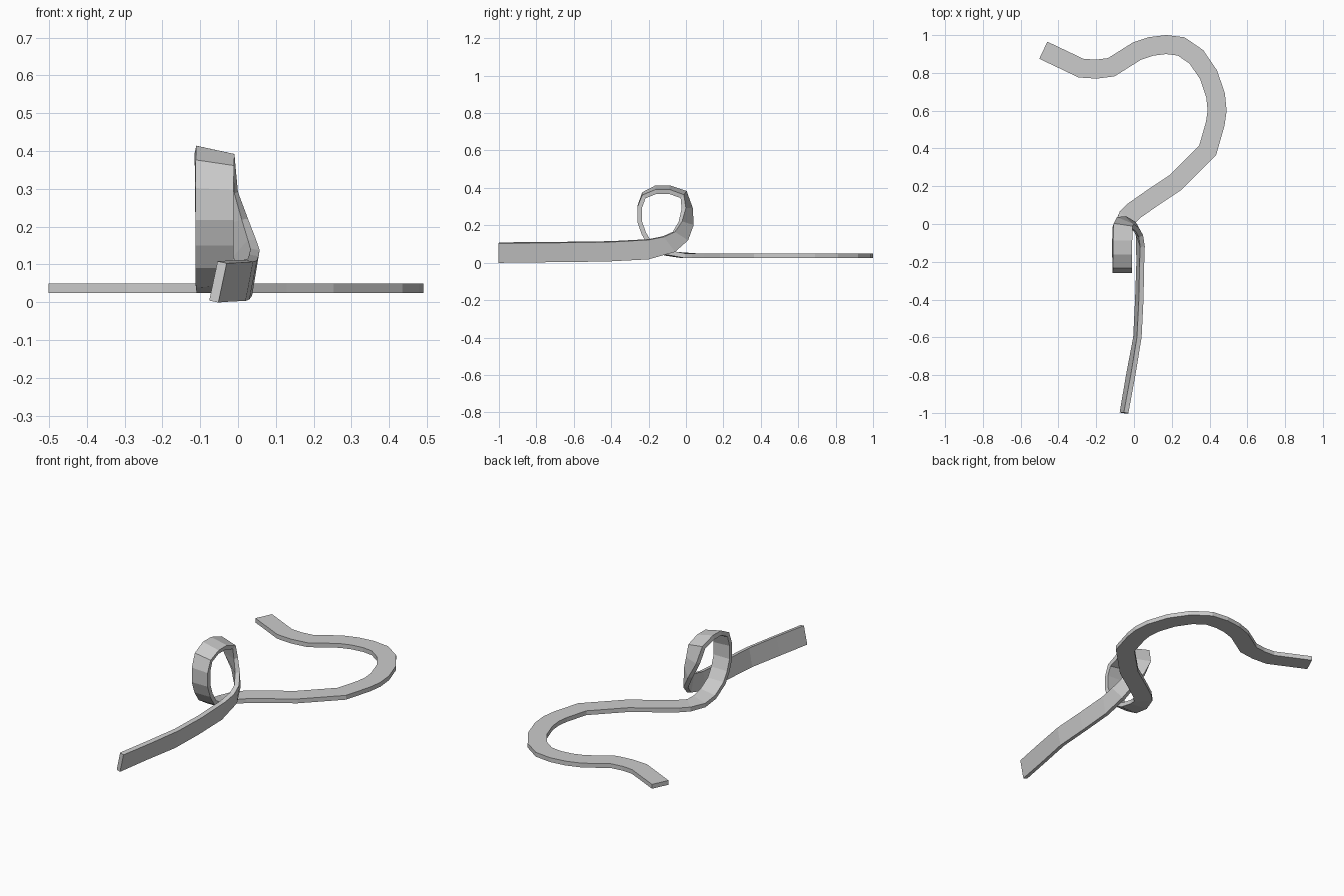
import bpy, bmesh
from mathutils import Vector as V

if "Cube" in bpy.data.objects:
    bpy.data.objects.remove(bpy.data.objects["Cube"])

WIDTH, THICK = 0.1, 0.025
UP = V((0, 0, 1))

# flat winding section: centre line, turned into left / right edge pairs
flat = [(-.48, .92), (-.28, .825), (-.2, .82), (-.12, .83), (.015, .915), (.09, .94),
        (.17, .95), (.25, .94), (.33, .885), (.395, .79), (.432, .68), (.44, .6),
        (.43, .53), (.39, .39), (.22, .22), (.1, .14), (.0, .07), (-.04, .03)]
centres = [V((x, y, .037)) for x, y in flat]
pairs = []
for i, c in enumerate(centres):
    a = (c - centres[max(i - 1, 0)]).normalized()
    b = (centres[min(i + 1, len(centres) - 1)] - c).normalized()
    t = (a + b).normalized()
    side = t.cross(UP) * (WIDTH / 2) / max(t.dot(b if a.length == 0 else a), .7)
    if b.length == 0:
        side = t.cross(UP) * (WIDTH / 2)
    pairs.append((c + side, c - side))

# entry into the loop
pairs += [(V((-.11, -.02, .037)), V((-.015, -.045, .045))),
          (V((-.112, -.11, .05)), V((-.012, -.12, .058)))]

# upright loop, (y, z) profile; outer edge sits slightly higher at the top
for y, z, drop in [(-.19, .10, 0), (-.225, .155, 0), (-.248, .22, 0), (-.248, .30, .005),
                   (-.225, .368, .015), (-.16, .402, .022), (-.09, .402, .022)]:
    pairs.append((V((-.113, y, z)), V((-.012, y, z - drop))))

# twisting descent, then the straight run standing on edge
for a, b in [((-.11, -.005, .375), (-.01, -.02, .355)),
             ((-.095, .025, .29), (-.005, -.012, .29)),
             ((-.05, .032, .20), (.018, -.03, .22)),
             ((-.002, .005, .12), (.037, -.065, .165)),
             ((.022, -.06, .06), (.045, -.12, .14)),
             ((.025, -.2, .02), (.042, -.2, .124)),
             ((.018, -.4, .01), (.038, -.4, .113)),
             ((.008, -.6, .006), (.028, -.6, .11)),
             ((-.03, -.8, .005), (-.005, -.8, .108)),
             ((-.064, -1, .002), (-.042, -1, .106))]:
    pairs.append((V(a), V(b)))

# solid ribbon: four-sided section at every station
bm = bmesh.new()
mids = [(a + b) / 2 for a, b in pairs]
rings = []
for i, (a, b) in enumerate(pairs):
    t = mids[min(i + 1, len(mids) - 1)] - mids[max(i - 1, 0)]
    n = (b - a).cross(t).normalized() * THICK / 2
    rings.append([bm.verts.new(p) for p in (a - n, b - n, b + n, a + n)])
for r, s in zip(rings, rings[1:]):
    for k in range(4):
        bm.faces.new((r[k], r[(k + 1) % 4], s[(k + 1) % 4], s[k]))
bm.faces.new(rings[0])
bm.faces.new(rings[-1])
bmesh.ops.recalc_face_normals(bm, faces=bm.faces)

mesh = bpy.data.meshes.new("looping_ribbon_track")
bm.to_mesh(mesh)
bm.free()
track = bpy.data.objects.new("looping_ribbon_track", mesh)
bpy.context.collection.objects.link(track)
